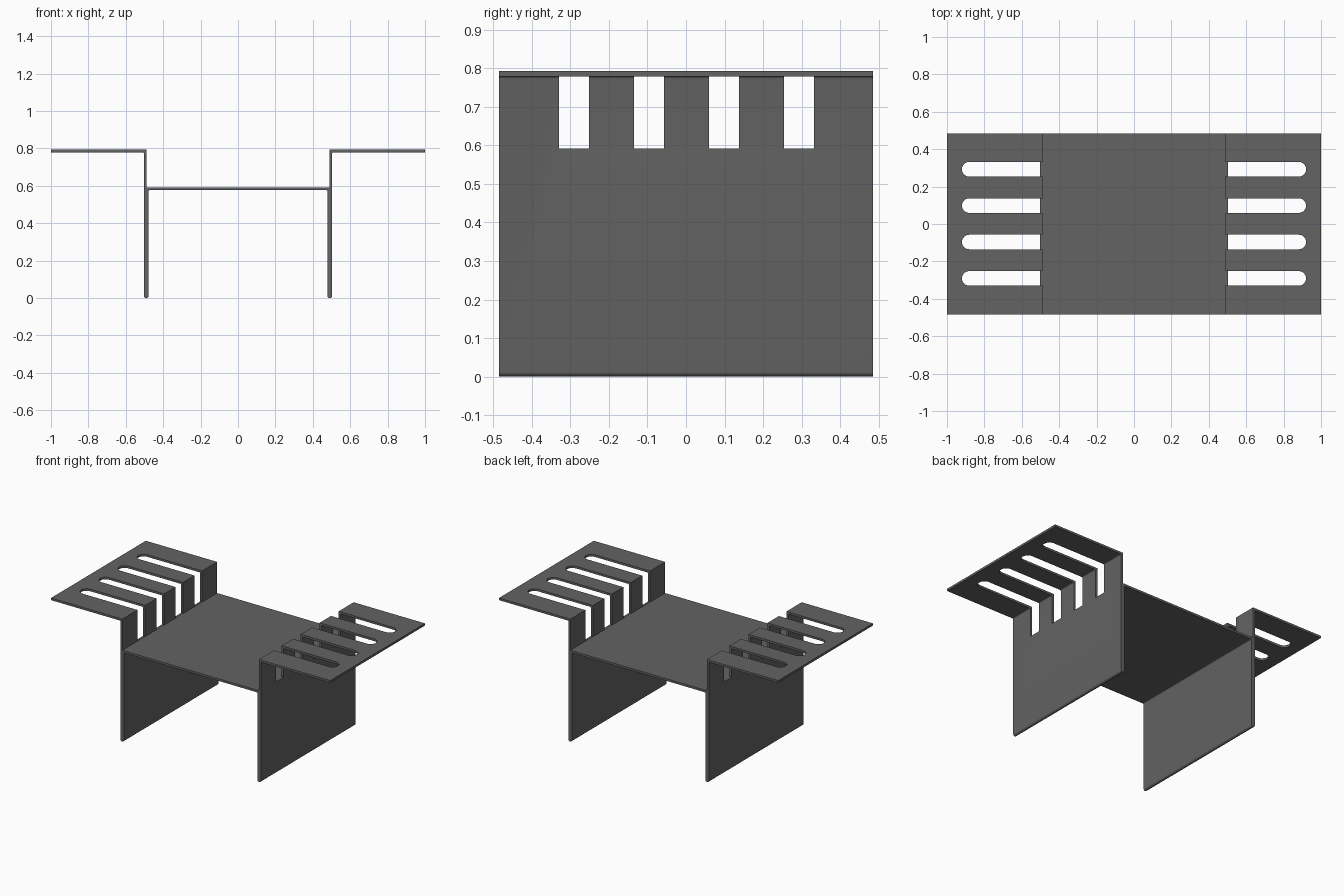
import bpy
import bmesh
from math import sin, cos, pi
from mathutils import Vector

cube = bpy.data.objects.get("Cube")
if cube:
    bpy.data.objects.remove(cube, do_unlink=True)

DEPTH = 0.485          # half depth along y
TABLE_TOP = 0.591
WALL_IN, WALL_OUT, LEG_IN = 0.489, 0.503, 0.478
SHELF_TOP, SHELF_UNDER = 0.793, 0.779

grey = bpy.data.materials.new("dark_grey_metal")
grey.use_nodes = True
colour = (0.125, 0.125, 0.125, 1)
grey.diffuse_color = colour
grey.node_tree.nodes["Principled BSDF"].inputs["Base Color"].default_value = colour


def rounded(corners, steps=6):
    """Replace each right-angled corner (x, z, radius) by an arc."""
    out = []
    for i, (x, z, r) in enumerate(corners):
        p = Vector((x, z))
        if r == 0:
            out.append(p)
            continue
        before = (Vector(corners[i - 1][:2]) - p).normalized()
        after = (Vector(corners[(i + 1) % len(corners)][:2]) - p).normalized()
        for k in range(steps + 1):
            t = k / steps * pi / 2
            out.append(p + r * (before * (1 - sin(t)) + after * (1 - cos(t))))
    return out


def prism(name, points, offset):
    """Extrude a closed outline of 3D points along an offset."""
    bm = bmesh.new()
    face = bm.faces.new([bm.verts.new(p) for p in points])
    new = bmesh.ops.extrude_face_region(bm, geom=[face])["geom"]
    bmesh.ops.translate(bm, vec=offset, verts=[v for v in new if isinstance(v, bmesh.types.BMVert)])
    bmesh.ops.recalc_face_normals(bm, faces=bm.faces)
    mesh = bpy.data.meshes.new(name)
    bm.to_mesh(mesh)
    bm.free()
    mesh.materials.append(grey)
    obj = bpy.data.objects.new(name, mesh)
    bpy.context.collection.objects.link(obj)
    return obj


# Folded sheet: table, double-thick legs, upper walls and side shelves
half = [
    (WALL_IN, TABLE_TOP, 0),
    (WALL_IN, SHELF_TOP, 0),
    (1, SHELF_TOP, 0),
    (1, SHELF_UNDER, 0),
    (WALL_OUT, SHELF_UNDER, 0.006),
    (WALL_OUT, 0, 0.0123),
    (LEG_IN, 0, 0.0123),
    (LEG_IN, TABLE_TOP - 0.014, 0.006),
]
outline = half + [(-x, z, r) for x, z, r in reversed(half)]
stand = prism("folded_sheet_stand",
              [(p.x, -DEPTH, p.y) for p in rounded(outline)], (0, 2 * DEPTH, 0))

# Round-ended slots through each shelf and down its wall
SLOT_R, SLOT_END = 0.039, 0.92
slot_floor = TABLE_TOP + 0.001
for side, label in ((1, "left"), (-1, "right")):
    for i in range(4):
        y = (i - 1.5) * 0.1945 + 0.001
        shape = [(WALL_IN - 0.005, y - SLOT_R)]
        for k in range(13):
            a = -pi / 2 + k * pi / 12
            shape.append((SLOT_END - SLOT_R + SLOT_R * cos(a), y + SLOT_R * sin(a)))
        shape.append((WALL_IN - 0.005, y + SLOT_R))
        cutter = prism(f"{label}_slot_cutter_{i + 1}",
                       [(side * px, py, slot_floor) for px, py in shape], (0, 0, 0.3))
        cutter.hide_render = True
        cutter.hide_viewport = True
        cut = stand.modifiers.new(f"{label}_slot_{i + 1}", "BOOLEAN")
        cut.operation = "DIFFERENCE"
        cut.solver = "EXACT"
        cut.object = cutter

# Apply the cuts and remove the helpers
bpy.context.view_layer.update()
cut_mesh = bpy.data.meshes.new_from_object(
    stand.evaluated_get(bpy.context.evaluated_depsgraph_get()))
cutters = [m.object for m in stand.modifiers]
stand.modifiers.clear()
stand.data = cut_mesh
for cutter in cutters:
    bpy.data.objects.remove(cutter, do_unlink=True)

# Smooth the bends, keep the edges sharp
bpy.ops.object.select_all(action="DESELECT")
stand.select_set(True)
bpy.context.view_layer.objects.active = stand
bpy.ops.object.shade_smooth_by_angle(angle=pi / 6)
